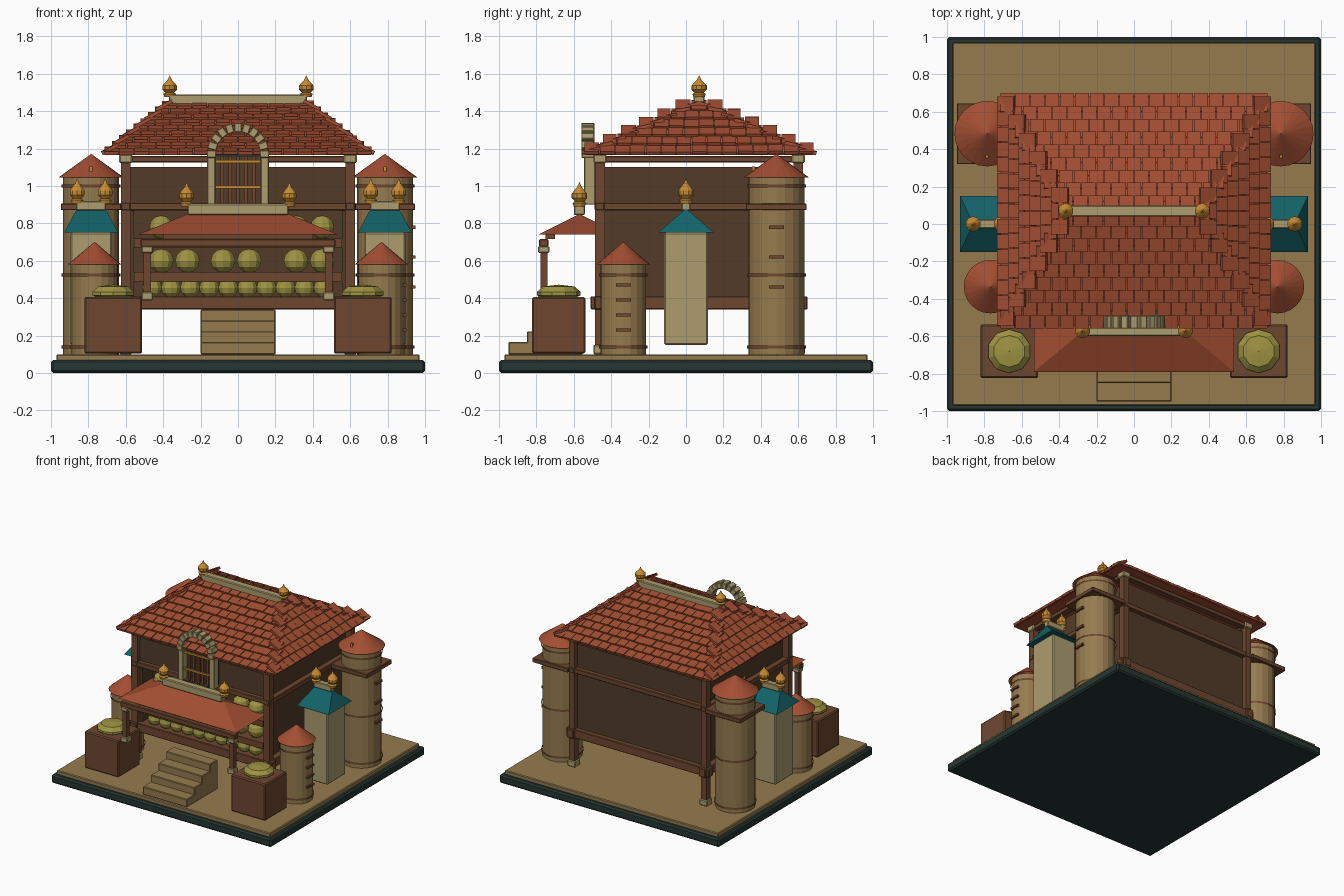
import bpy, bmesh, math, random
from mathutils import Matrix, Vector

cube = bpy.data.objects.get("Cube")
if cube:
    bpy.data.objects.remove(cube)
random.seed(4)


def material(name, *rgb):
    lin = [((c / 255 + 0.055) / 1.055) ** 2.4 for c in rgb] + [1]
    m = bpy.data.materials.new(name)
    m.diffuse_color = lin
    m.use_nodes = True
    m.node_tree.nodes["Principled BSDF"].inputs["Base Color"].default_value = lin
    return m


GREEN = material("dark green", 38, 54, 50)
TAN = material("tan", 150, 123, 79)
RED = material("roof red", 163, 78, 50)
WALL = material("dark wood", 82, 59, 40)
BROWN = material("brown wood", 110, 71, 48)
STONE = material("pale stone", 172, 156, 110)
TEAL = material("teal", 18, 98, 104)
GOLD = material("gold", 200, 140, 50)
OLIVE = material("olive gold", 158, 147, 66)


def finish(name, bm, mat):
    bmesh.ops.recalc_face_normals(bm, faces=bm.faces)
    mesh = bpy.data.meshes.new(name)
    bm.to_mesh(mesh)
    bm.free()
    mesh.materials.append(mat)
    ob = bpy.data.objects.new(name, mesh)
    bpy.context.collection.objects.link(ob)
    return ob


def box(name, mat, xs, ys, zs, bevel=0.0):
    """Box given by its min and max on each axis."""
    lo, hi = Vector((xs[0], ys[0], zs[0])), Vector((xs[1], ys[1], zs[1]))
    bm = bmesh.new()
    m = Matrix.Translation((lo + hi) / 2) @ Matrix.Diagonal((hi - lo).to_4d())
    bmesh.ops.create_cube(bm, size=1, matrix=m)
    ob = finish(name, bm, mat)
    if bevel:
        mod = ob.modifiers.new("soft_edge", "BEVEL")
        mod.width = bevel
    return ob


def block(name, mat, c, s, bevel=0.0):
    """Box given by centre and size."""
    return box(name, mat, *[(c[i] - s[i] / 2, c[i] + s[i] / 2) for i in range(3)], bevel)


def lathe(name, mat, x, y, profile, sides=20):
    """Turned part from (radius, height) points."""
    bm = bmesh.new()
    for (r1, z1), (r2, z2) in zip(profile, profile[1:]):
        m = Matrix.Translation((x, y, (z1 + z2) / 2))
        bmesh.ops.create_cone(bm, segments=sides, radius1=r1, radius2=r2,
                              depth=max(z2 - z1, 1e-5), matrix=m)
    bmesh.ops.remove_doubles(bm, verts=bm.verts, dist=1e-4)
    return finish(name, bm, mat)


def hip_roof(name, mat, c, hx, hy, ridge, height):
    """Hipped roof with a ridge along x."""
    bm = bmesh.new()
    x, y, z = c
    base = [bm.verts.new((x + a * hx, y + b * hy, z)) for a, b in ((-1, -1), (1, -1), (1, 1), (-1, 1))]
    l, r = [bm.verts.new((x + a * ridge, y, z + height)) for a in (-1, 1)]
    a, b, c2, d = base
    for f in ((a, b, c2, d), (a, b, r, l), (b, c2, r), (c2, d, l, r), (d, a, l)):
        bm.faces.new(f)
    return finish(name, bm, mat)


def finial(x, y, z, h):
    k = h / 0.125
    shape = ((0.03, 0), (0.036, 0.018), (0.024, 0.026), (0.041, 0.044), (0.041, 0.066),
             (0.026, 0.085), (0.012, 0.1), (0.001, 0.125))
    lathe("finial", GOLD, x, y, [(r, z + q * k) for r, q in shape], 10)


def pot(x, y, z, r):
    lathe("pot", OLIVE, x, y, [(r * math.sin(a * math.pi / 6) + 1e-3, z - r * 0.95 * math.cos(a * math.pi / 6))
                               for a in range(7)], 10)


# Base
box("base_slab", GREEN, (-1, 1), (-1, 1), (0, 0.07), 0.012)
box("ground", TAN, (-0.97, 0.97), (-0.97, 0.97), (0.06, 0.1), 0.006)

# Raised hall with an open front bay
box("hall_body", WALL, (-0.575, 0.575), (-0.3, 0.59), (0.34, 1.1))
box("upper_front_wall", WALL, (-0.575, 0.575), (-0.45, -0.3), (0.87, 1.1))
box("hall_floor", BROWN, (-0.575, 0.575), (-0.47, -0.3), (0.34, 0.41))
for s in (-1, 1):
    block("bay_side_wall", WALL, (s * 0.565, -0.375, 0.62), (0.02, 0.15, 0.55))

# Beams and corner posts
for z0, z1, over, w in ((0.34, 0.41, 0.05, 0.06), (0.87, 0.91, 0.03, 0.05), (1.125, 1.16, 0, 0.05)):
    for y in (-0.46, 0.6):
        block("cross_beam", BROWN, (0, y, (z0 + z1) / 2), (1.2 + over * 2, w, z1 - z0), 0.005)
    for x in (-0.6, 0.6):
        block("side_beam", BROWN, (x, 0.07, (z0 + z1) / 2), (w, 1.06 + over * 2, z1 - z0), 0.005)
for x in (-0.6, 0.6):
    for y in (-0.46, 0.6):
        block("corner_post", BROWN, (x, y, 0.63), (0.052, 0.052, 1.06))
        block("post_capital", STONE, (x, y, 1.145), (0.07, 0.07, 0.045), 0.006)
        block("post_foot", STONE, (x, y, 0.125), (0.07, 0.07, 0.05), 0.006)

# Shelves and pots in the bay
for z in (0.52, 0.7):
    box("shelf", BROWN, (-0.555, 0.555), (-0.47, -0.3), (z - 0.03, z + 0.02))
for x in (-0.41, -0.27, -0.08, 0.06, 0.31, 0.45):
    pot(x, -0.4, 0.6, 0.068)
    pot(x, -0.4, 0.78, 0.066)
for i in range(10):
    pot(-0.46 + i * 0.102, -0.42, 0.455, 0.055)

# Main roof
CY, EAVE, RISE, HX, HY, RIDGE = 0.07, 1.165, 0.275, 0.715, 0.615, 0.37
hip_roof("roof_core", RED, (0, CY, EAVE), HX, HY, RIDGE, RISE)


def tile_slope(angle, run, half_low, half_top, rows):
    """Overlapping rows of tiles, turned about the roof centre."""
    turn = Matrix.Translation((0, CY, 0)) @ Matrix.Rotation(angle, 4, "Z")
    far = HY if run == HY else HX
    pitch = math.atan2(RISE, run)
    length = math.hypot(RISE, run) / rows * 1.35
    bm = bmesh.new()
    for row in range(rows):
        t = row / rows
        half = half_low + (half_top - half_low) * t
        n = round(half * 2 / 0.08)
        w = half * 2 / n
        for k in range(n):
            lift = 0.008 + random.uniform(0, 0.005)
            place = Matrix.Translation((-half + (k + 0.5) * w, -far + run * t - 0.012, EAVE + RISE * t + lift))
            tilt = Matrix.Rotation(pitch - 0.17, 4, "X")
            shape = Matrix.Translation((0, length / 2, 0)) @ Matrix.Diagonal((w - 0.005, length, 0.018, 1))
            bmesh.ops.create_cube(bm, size=1, matrix=turn @ place @ tilt @ shape)
    finish("roof_tiles", bm, RED)


for q in range(4):
    if q % 2:
        tile_slope(q * math.pi / 2, HX - RIDGE, HY, 0.03, 6)
    else:
        tile_slope(q * math.pi / 2, HY, HX, RIDGE, 9)
box("roof_ridge", STONE, (-0.37, 0.37), (CY - 0.03, CY + 0.03), (1.42, 1.49), 0.006)
for s in (-1, 1):
    finial(s * 0.365, CY, 1.475, 0.115)

# Arched window
for s in (-1, 1):
    block("window_jamb", STONE, (s * 0.143, -0.515, 1.04), (0.045, 0.06, 0.28), 0.004)
block("window_back", GREEN, (0, -0.475, 1.06), (0.31, 0.02, 0.3))
block("window_recess", WALL, (0, -0.488, 1.03), (0.24, 0.008, 0.25))
for i in range(5):
    block("window_bar", BROWN, (-0.084 + i * 0.042, -0.51, 1.03), (0.018, 0.018, 0.26))
for z in (0.995, 1.13):
    block("window_rail", GOLD, (0, -0.522, z), (0.24, 0.014, 0.015))
for i in range(11):
    a = math.pi * i / 10
    stone = block("arch_stone", STONE, (0, 0, 0), (0.05, 0.07, 0.04), 0.004)
    stone.location = (0.142 * math.cos(a), -0.525, 1.17 + 0.142 * math.sin(a))
    stone.rotation_euler.y = -a

# Porch
hip_roof("porch_roof", RED, (0, -0.57, 0.74), 0.535, 0.22, 0.27, 0.11)
box("porch_ridge", STONE, (-0.27, 0.27), (-0.6, -0.54), (0.845, 0.905), 0.006)
box("porch_front_beam", BROWN, (-0.52, 0.52), (-0.785, -0.735), (0.675, 0.715), 0.005)
box("porch_eave_beam", BROWN, (-0.4, 0.4), (-0.75, -0.7), (0.715, 0.74))
for s in (-1, 1):
    finial(s * 0.275, -0.57, 0.89, 0.13)
    block("porch_post", BROWN, (s * 0.485, -0.76, 0.55), (0.038, 0.038, 0.3))
    block("porch_capital", STONE, (s * 0.485, -0.76, 0.66), (0.06, 0.06, 0.035), 0.005)
    block("porch_foot", STONE, (s * 0.485, -0.76, 0.41), (0.06, 0.06, 0.045), 0.005)

# Front steps
for i in range(4):
    box("step", TAN, (-0.2, 0.2), (-0.95 + i * 0.1, -0.55), (0.1, 0.165 + i * 0.058), 0.005)

# Paired side buildings
for s in (-1, 1):
    for x, y, r, top, cone_r, cone_h in ((0.785, 0.483, 0.15, 1.045, 0.175, 0.125),
                                         (0.767, -0.335, 0.122, 0.58, 0.143, 0.12)):
        x *= s
        lathe("tower", TAN, x, y, ((r, 0.1), (r, top)))
        lathe("tower_roof", RED, x, y, ((cone_r, top), (0.002, top + cone_h)), 24)
        for z in (0.14, 0.525) + ((1.0,) if top > 1 else ()):
            lathe("tower_band", BROWN, x, y, ((r + 0.008, z - 0.008), (r + 0.008, z + 0.008)))
    block("tower_collar", BROWN, (s * 0.785, 0.483, 0.888), (0.325, 0.325, 0.035), 0.004)
    block("tower_roof_stud", GOLD, (s * 0.785, 0.36, 1.09), (0.016, 0.016, 0.03))

    block("kiosk", STONE, (s * 0.785, 0, 0.45), (0.22, 0.235, 0.6), 0.008)
    hip_roof("kiosk_roof", TEAL, (s * 0.785, 0, 0.75), 0.145, 0.15, 0.075, 0.13)
    block("kiosk_ridge", STONE, (s * 0.785, 0, 0.895), (0.16, 0.05, 0.05), 0.005)
    for d in (-0.075, 0.075):
        finial(s * 0.785 + d, 0, 0.905, 0.135)

    block("corner_chest", BROWN, (s * 0.667, -0.68, 0.255), (0.31, 0.285, 0.3), 0.008)
    lathe("chest_dome", OLIVE, s * 0.667, -0.68,
          ((0.08, 0.4), (0.117, 0.415), (0.117, 0.433), (0.085, 0.462), (0.002, 0.472)), 10)

# Slits on the left towers only
for z in (0.46, 0.62, 0.78):
    block("tower_slit", BROWN, (0.938, 0.483, z), (0.02, 0.08, 0.018))
for z in (0.23, 0.31, 0.39, 0.47):
    block("tower_slit", BROWN, (0.89, -0.335, z), (0.02, 0.08, 0.016))
